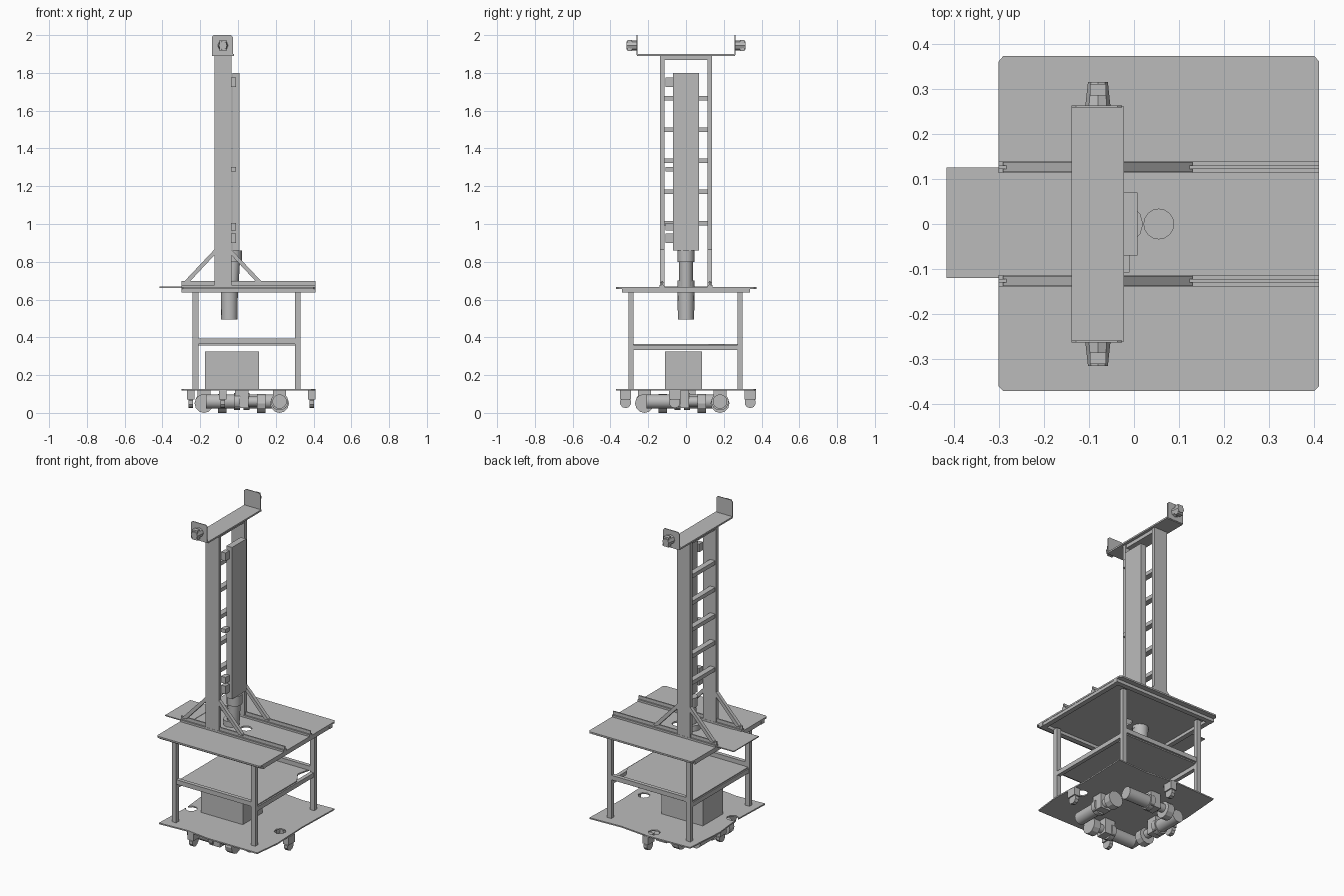
import bpy
import bmesh
import math
from mathutils import Vector

if "Cube" in bpy.data.objects:
    bpy.data.objects.remove(bpy.data.objects["Cube"], do_unlink=True)

grey = bpy.data.materials.new("plain grey")
grey.use_nodes = True
grey.diffuse_color = (0.5, 0.5, 0.5, 1)
grey.node_tree.nodes["Principled BSDF"].inputs["Base Color"].default_value = (0.5, 0.5, 0.5, 1)


def finish(name, bm):
    bmesh.ops.recalc_face_normals(bm, faces=bm.faces)
    mesh = bpy.data.meshes.new(name)
    bm.to_mesh(mesh)
    bm.free()
    mesh.materials.append(grey)
    obj = bpy.data.objects.new(name, mesh)
    bpy.context.collection.objects.link(obj)
    return obj


def prism(name, points, depth):
    """Extrude a flat outline along a vector."""
    bm = bmesh.new()
    face = bm.faces.new([bm.verts.new(p) for p in points])
    moved = bmesh.ops.extrude_face_region(bm, geom=[face], use_keep_orig=True)["geom"]
    verts = [v for v in moved if isinstance(v, bmesh.types.BMVert)]
    bmesh.ops.translate(bm, verts=verts, vec=depth)
    return finish(name, bm)


def box(name, x, y, z):
    corners = [(x[0], y[0], z[0]), (x[1], y[0], z[0]), (x[1], y[1], z[0]), (x[0], y[1], z[0])]
    return prism(name, corners, (0, 0, z[1] - z[0]))


def tube(name, start, end, r1, r2=None, sides=16, smooth=True):
    """Cylinder or cone between two points."""
    a, b = Vector(start), Vector(end)
    bm = bmesh.new()
    bmesh.ops.create_cone(bm, cap_ends=True, segments=sides, radius1=r1,
                          radius2=r1 if r2 is None else r2, depth=(b - a).length)
    turn = (b - a).to_track_quat("Z", "Y").to_matrix()
    bmesh.ops.rotate(bm, verts=bm.verts, matrix=turn)
    bmesh.ops.translate(bm, verts=bm.verts, vec=(a + b) / 2)
    if smooth:
        for f in bm.faces:
            f.smooth = len(f.verts) == 4
        for e in bm.edges:
            e.smooth = all(len(f.verts) == 4 for f in e.link_faces)
    return finish(name, bm)


def cut(target, cutter):
    mod = target.modifiers.new("cut", "BOOLEAN")
    mod.operation = "DIFFERENCE"
    mod.solver = "EXACT"
    mod.object = cutter
    cutter.hide_render = True
    bpy.context.view_layer.objects.active = target
    bpy.ops.object.modifier_apply(modifier="cut")
    bpy.data.objects.remove(cutter, do_unlink=True)


# Base sheet with uneven edge and cut-outs
outline = [(-0.29, -0.36), (-0.1, -0.35), (0.05, -0.37), (0.39, -0.37), (0.41, -0.2),
           (0.4, 0.05), (0.41, 0.36), (0.2, 0.35), (0, 0.37), (-0.28, 0.36), (-0.3, 0.1), (-0.28, -0.1)]
base = prism("base_sheet", [(x, y, 0.118) for x, y in outline], (0, 0, 0.008))
for x, y in ((-0.25, -0.1), (0, 0.31), (0.33, -0.06)):
    cut(base, tube("cutter", (x, y, 0.1), (x, y, 0.15), 0.035, sides=7))

# Drive motors in a pinwheel under the base, with gearboxes and wheels
cx, cy = 0.02, -0.02
for i in range(4):
    a = math.pi / 2 * i
    out = Vector((math.cos(a), math.sin(a), 0))
    side = Vector((-out.y, out.x, 0))
    mid = Vector((cx, cy, 0.06)) + out * 0.2
    tube("motor", mid - side * 0.19, mid - side * 0.03, 0.038)
    tube("motor_flange", mid - side * 0.04, mid - side * 0.01, 0.046)
    tube("motor_shaft", mid - side * 0.02, mid + side * 0.09, 0.026)
    tube("wheel", mid + side * 0.08 - Vector((0, 0, 0.01)),
         mid + side * 0.125 - Vector((0, 0, 0.01)), 0.05, sides=12, smooth=False)
    box("gear_housing", (mid.x - 0.035, mid.x + 0.035), (mid.y - 0.035, mid.y + 0.035), (0.025, 0.12))

# Small casters at the middle of each edge
for x, y in ((0.39, -0.06), (-0.08, -0.32), (0.02, 0.34), (-0.25, 0.02)):
    box("caster_bracket", (x - 0.02, x + 0.02), (y - 0.03, y + 0.03), (0.07, 0.12))
    tube("caster", (x - 0.012, y, 0.055), (x + 0.012, y, 0.055), 0.03, sides=10, smooth=False)

# Equipment box
box("equipment_box", (-0.175, 0.11), (-0.11, 0.085), (0.124, 0.325))

# Legs, lower frame bars and shelf
for x0, x1 in ((-0.24, -0.21), (0.302, 0.332)):
    for y0, y1 in ((-0.305, -0.278), (0.272, 0.299)):
        box("leg", (x0, x1), (y0, y1), (0.122, 0.64))
for y in (-0.292, 0.285):
    box("long_bar", (-0.21, 0.302), (y - 0.012, y + 0.012), (0.365, 0.393))
for x in (-0.225, 0.317):
    box("cross_bar", (x - 0.012, x + 0.012), (-0.278, 0.272), (0.333, 0.36))
shelf = prism("shelf", [(-0.23, -0.29, 0.358), (0.32, -0.29, 0.358), (0.32, 0.12, 0.358),
                        (0.27, 0.2, 0.358), (0.29, 0.285, 0.358), (-0.23, 0.285, 0.358)], (0, 0, 0.008))

# Table top with frame and raised rails
top = prism("table_top", [(-0.3, -0.36, 0.656), (-0.29, -0.37, 0.656), (0.4, -0.37, 0.656),
                          (0.41, -0.36, 0.656), (0.41, 0.36, 0.656), (0.4, 0.372, 0.656),
                          (-0.29, 0.372, 0.656), (-0.3, 0.36, 0.656)], (0, 0, 0.01))
cut(top, tube("cutter", (0.055, 0, 0.6), (0.055, 0, 0.7), 0.033))
box("rear_tongue", (-0.415, -0.25), (-0.12, 0.125), (0.662, 0.668))
for s in (-1, 1):
    y = s * 0.325
    box("table_frame_long", (-0.3, 0.41), (y - 0.015, y + 0.015), (0.637, 0.656))
    x = 0.055 + s * 0.338
    box("table_frame_cross", (x - 0.015, x + 0.015), (-0.31, 0.31), (0.637, 0.656))
    y = s * 0.126
    box("rail_base", (-0.3, 0.41), (y - 0.013, y + 0.013), (0.666, 0.678))
    box("rail_rib", (-0.3, 0.41), (y - 0.004, y + 0.004), (0.678, 0.698))

# Tower posts and diagonal braces
for s in (-1, 1):
    y = s * 0.126
    box("tower_post", (-0.125, -0.035), (y - 0.012, y + 0.012), (0.666, 1.89))
    for foot, head in ((-0.29, -0.125), (0.13, -0.035)):
        d = 0.03 if foot < head else -0.03
        prism("brace", [(foot, y - 0.011, 0.69), (foot + d, y - 0.011, 0.69),
                        (head, y - 0.011, 0.835), (head, y - 0.011, 0.865)], (0, 0.022, 0))

# Ladder rungs and top crossbar
for i in range(5):
    z = 1.005 + i * 0.165
    box("rung", (-0.12, -0.085), (-0.115, 0.115), (z - 0.012, z + 0.012))
box("top_crossbar", (-0.12, -0.04), (-0.115, 0.115), (1.868, 1.89))

# Head bracket with end plates and sensors
box("head_plate", (-0.138, -0.022), (-0.26, 0.26), (1.89, 1.9))
for s in (-1, 1):
    y = s * 0.258
    prism("end_plate", [(-0.138, y, 1.895), (-0.027, y, 1.895), (-0.027, y, 1.99), (-0.037, y, 2),
                        (-0.128, y, 2), (-0.138, y, 1.99)], (0, s * 0.005, 0))
    tube("sensor", (-0.08, s * 0.26, 1.945), (-0.08, s * 0.315, 1.945), 0.028, 0.022, 8, False)
    box("sensor_cap", (-0.098, -0.062), sorted((s * 0.285, s * 0.31)), (1.915, 1.975))

# Lift actuator with its drive motor
box("actuator_body", (-0.03, 0.008), (-0.07, 0.07), (0.86, 1.8))
tube("actuator_collar", (-0.025, 0, 0.8), (-0.025, 0, 0.86), 0.045, sides=12)
tube("actuator_neck", (-0.035, 0, 0.64), (-0.025, 0, 0.81), 0.036, sides=12)
tube("lift_motor", (-0.046, 0, 0.495), (-0.046, 0, 0.7), 0.043, 0.046, sides=16)

# Small clips beside the actuator
for z, h in ((1.75, 0.025), (1.29, 0.012), (0.985, 0.02), (0.925, 0.025)):
    box("clip", (-0.04, -0.01), (-0.108, -0.07), (z - h, z + h))
